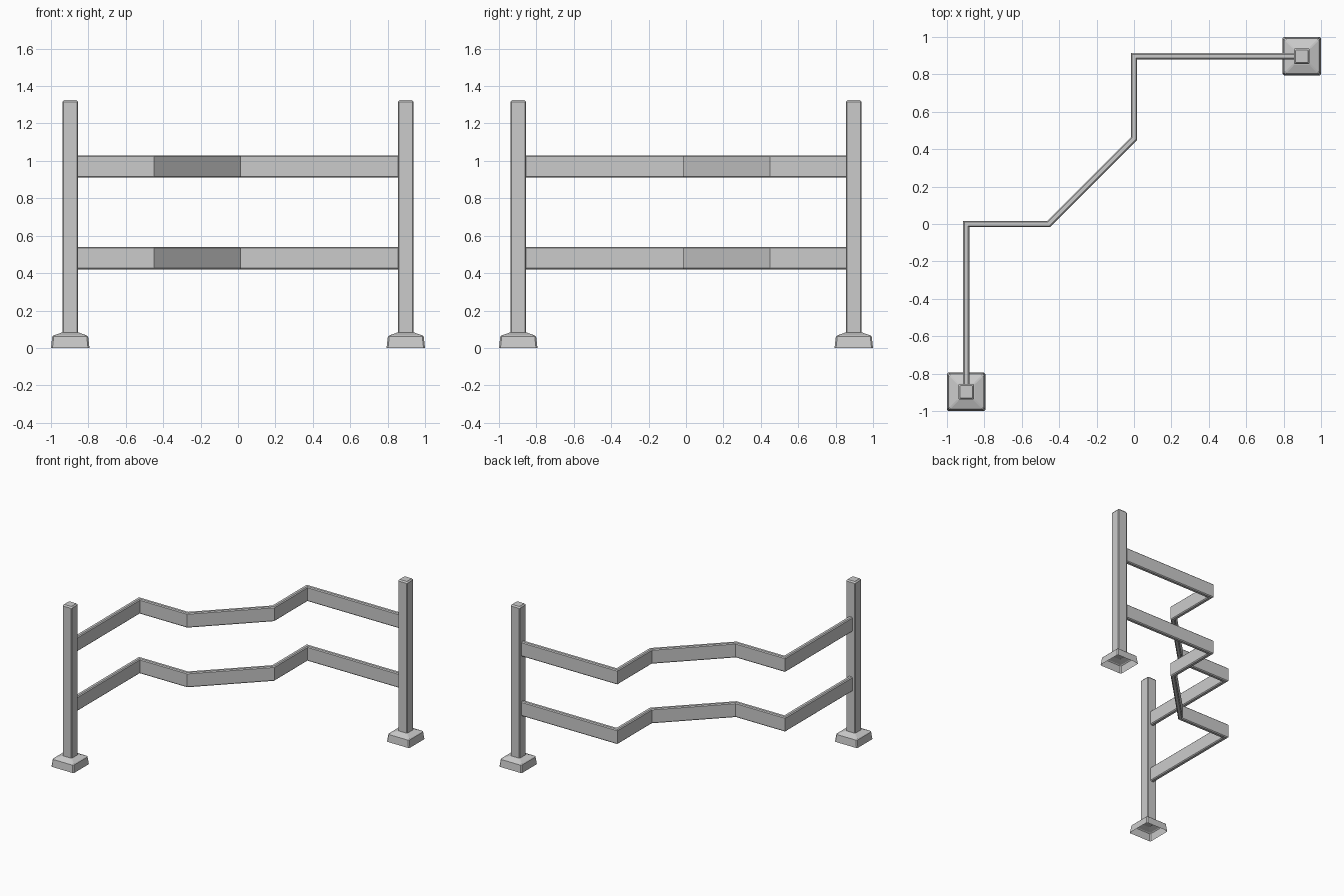
import bpy
import bmesh
from mathutils import Vector

cube = bpy.data.objects.get("Cube")
if cube:
    bpy.data.objects.remove(cube, do_unlink=True)

# Single grey metal
grey = bpy.data.materials.new("grey_metal")
grey.use_nodes = True
colour = (0.6, 0.6, 0.6, 1)
grey.diffuse_color = colour
grey.node_tree.nodes["Principled BSDF"].inputs["Base Color"].default_value = colour


def loft(name, rings, cap_start=True, cap_end=True):
    """Skin a list of equal-length point rings into a flat-shaded object."""
    bm = bmesh.new()
    loops = [[bm.verts.new(p) for p in ring] for ring in rings]
    n = len(loops[0])
    for a, b in zip(loops, loops[1:]):
        for i in range(n):
            j = (i + 1) % n
            bm.faces.new((a[i], a[j], b[j], b[i]))
    if cap_start:
        bm.faces.new(loops[0][::-1])
    if cap_end:
        bm.faces.new(loops[-1])
    bmesh.ops.recalc_face_normals(bm, faces=bm.faces)
    mesh = bpy.data.meshes.new(name)
    bm.to_mesh(mesh)
    bm.free()
    mesh.materials.append(grey)
    obj = bpy.data.objects.new(name, mesh)
    bpy.context.collection.objects.link(obj)
    return obj


def chamfered_rect(w, h, c):
    """Half-width w, half-height h, corner cut c; counter-clockwise."""
    return [(w, -h + c), (w, h - c), (w - c, h), (-w + c, h),
            (-w, h - c), (-w, -h + c), (-w + c, -h), (w - c, -h)]


def square_stack(name, cx, cy, levels, **caps):
    """Stack of chamfered squares given as (half size, corner cut, height)."""
    rings = [[(cx + x, cy + y, z) for x, y in chamfered_rect(s, s, c)]
             for s, c, z in levels]
    return loft(name, rings, **caps)


def rail(name, path, z):
    """Sweep a chamfered plank section along a flat path with mitred bends."""
    pts = [Vector(p) for p in path]
    dirs = [(b - a).normalized() for a, b in zip(pts, pts[1:])]
    rings = []
    for i, p in enumerate(pts):
        before, after = dirs[max(i - 1, 0)], dirs[min(i, len(dirs) - 1)]
        side = Vector((before.y, -before.x))
        mitre = (side + Vector((after.y, -after.x))).normalized()
        mitre /= mitre.dot(side)
        rings.append([(p.x + mitre.x * u, p.y + mitre.y * u, z + v)
                      for u, v in chamfered_rect(0.017, 0.06, 0.007)])
    return loft(name, rings)


# Posts with hollow flared feet
P = 0.897
for side, s in (("right", -1), ("left", 1)):
    square_stack(side + "_post", s * P, s * P,
                 [(0.042, 0.005, 0.075), (0.042, 0.005, 1.314), (0.033, 0.003, 1.325)])
    square_stack(side + "_foot", s * P, s * P,
                 [(0.103, 0.008, 0), (0.096, 0.008, 0.06),
                  (0.09, 0.008, 0.066), (0.043, 0.005, 0.083)], cap_start=False)

# Two zigzag rails between the posts
zigzag = [(-P, -0.86), (-P, 0), (-0.457, 0), (0, 0.457), (0, P), (0.86, P)]
rail("lower_rail", zigzag, 0.48)
rail("upper_rail", zigzag, 0.97)
